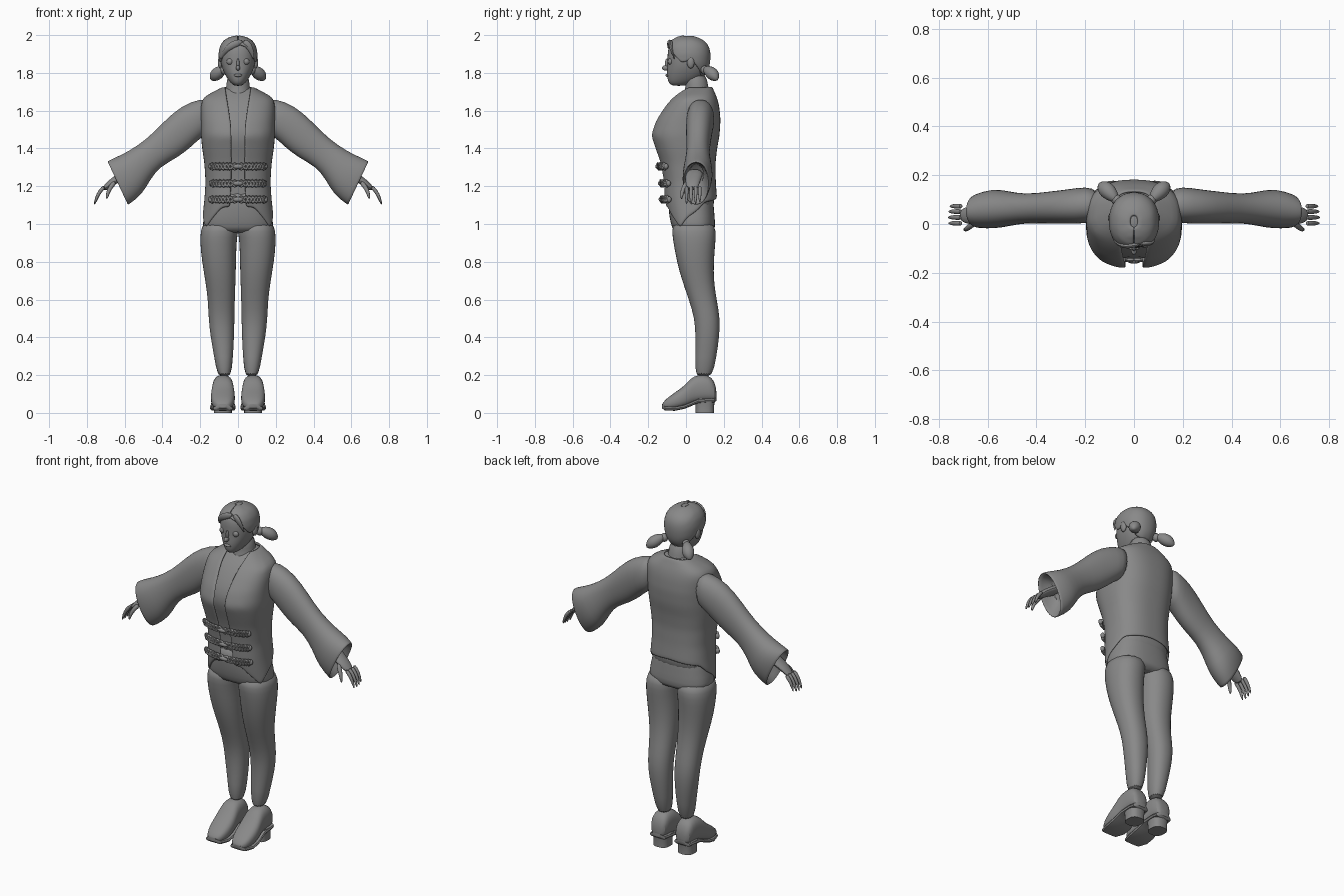
import bpy, bmesh, math
from mathutils import Vector

cube = bpy.data.objects.get("Cube")
if cube:
    bpy.data.objects.remove(cube, do_unlink=True)

grey = bpy.data.materials.new("plain grey")
grey.use_nodes = True
grey.diffuse_color = (0.25, 0.25, 0.25, 1)
grey.node_tree.nodes["Principled BSDF"].inputs["Base Color"].default_value = (0.25, 0.25, 0.25, 1)


# ---------- helpers ----------
def interp(table, key):
    """Linear lookup of the remaining columns of a sorted table."""
    if key <= table[0][0]:
        return table[0][1:]
    for low, high in zip(table, table[1:]):
        if key <= high[0]:
            t = (key - low[0]) / (high[0] - low[0])
            return [p + (q - p) * t for p, q in zip(low[1:], high[1:])]
    return table[-1][1:]


def spow(value, power):
    return math.copysign(abs(value) ** power, value)


def ring(center, u, v, count=20, n=2.0):
    """Superellipse spanned by the half axes u and v."""
    center, u, v = Vector(center), Vector(u), Vector(v)
    angles = [math.tau * i / count for i in range(count)]
    return [center + u * spow(math.cos(a), 2 / n) + v * spow(math.sin(a), 2 / n) for a in angles]


def skin(name, rows, wrap=True, mirror=False, smooth=1, thickness=0, edge=50):
    """Joins rows of points into a surface; wrapped rows get end caps."""
    bm = bmesh.new()
    verts = [[bm.verts.new(p) for p in row] for row in rows]
    count = len(rows[0])
    for low, high in zip(verts, verts[1:]):
        for i in range(count if wrap else count - 1):
            j = (i + 1) % count
            bm.faces.new((low[i], low[j], high[j], high[i]))
    if wrap:
        bm.faces.new(verts[0])
        bm.faces.new(verts[-1])
    bmesh.ops.recalc_face_normals(bm, faces=bm.faces)
    mesh = bpy.data.meshes.new(name)
    bm.to_mesh(mesh)
    bm.free()
    mesh.materials.append(grey)
    obj = bpy.data.objects.new(name, mesh)
    bpy.context.collection.objects.link(obj)
    if mirror:
        obj.modifiers.new("Mirror", "MIRROR").use_mirror_merge = False
    if thickness:
        solid = obj.modifiers.new("Solidify", "SOLIDIFY")
        solid.thickness = thickness
    if smooth:
        obj.modifiers.new("Subdivision", "SUBSURF").levels = smooth
        obj.modifiers["Subdivision"].render_levels = smooth
    bpy.ops.object.select_all(action="DESELECT")
    bpy.context.view_layer.objects.active = obj
    obj.select_set(True)
    bpy.ops.object.shade_smooth_by_angle(angle=math.radians(edge))
    return obj


def tube(name, points, radii, flat=1.0, count=8, **options):
    """Tapered round strand through the points."""
    points = [Vector(p) for p in points]
    rows = []
    for i, p in enumerate(points):
        along = (points[min(i + 1, len(points) - 1)] - points[max(i - 1, 0)]).normalized()
        u = along.cross(Vector((0, 1, 0.1))).normalized()
        rows.append(ring(p, u * radii[i], along.cross(u) * radii[i] * flat, count))
    return skin(name, rows, **options)


def ball(name, center, size, mirror=False):
    x, y, z = size
    rows = []
    for i in range(9):
        a = math.pi * (i + 0.1) / 8.2 - math.pi / 2
        rows.append(ring(Vector(center) + Vector((0, 0, z * math.sin(a))),
                         (x * math.cos(a), 0, 0), (0, y * math.cos(a), 0), 12))
    return skin(name, rows, mirror=mirror, smooth=0)


def on_body(table, z, angle, out=0.0, n=2.5):
    """Point on a profiled body; the angle runs from the front towards +x."""
    half, front, back = interp(table, z)
    return Vector(((half + out) * spow(math.sin(angle), 2 / n),
                   (front + back) / 2 - ((back - front) / 2 + out) * spow(math.cos(angle), 2 / n), z))


def stack(table, inset=0.0, front_inset=0.0, drop=0.0, n=2.5, count=28):
    """Horizontal rings from rows of height, half width, front, back."""
    rows = []
    for z, half, front, back in table:
        front, back = front + inset + front_inset, back - inset
        rows.append(ring((0, (front + back) / 2, z - drop), (max(half - inset, 0.004), 0, 0),
                         (0, max((back - front) / 2, 0.004), 0), count, n))
    return rows


def sheet(table, hem, top, gap, rows, columns, out=0.0, n=2.5):
    """Body covering with a shaped hem and an opening at the front."""
    grid = []
    for r in range(rows + 1):
        line = []
        for c in range(columns + 1):
            s = c / columns
            turn = abs(360 * s if s <= 0.5 else 360 * (1 - s))
            low = interp(hem, turn)[0]
            z = low + (top - low) * r / rows
            opening = min(interp(gap, z)[0] / interp(table, z)[0], 0.95)
            start = math.asin(opening ** (n / 2))
            line.append(on_body(table, z, start + (math.tau - 2 * start) * s, out, n))
        grid.append(line)
    return grid


# ---------- torso ----------
body = [(0.97, 0.197, -0.08, 0.16), (1.05, 0.187, -0.1, 0.162), (1.13, 0.178, -0.115, 0.165),
        (1.22, 0.172, -0.118, 0.158), (1.32, 0.178, -0.135, 0.156), (1.4, 0.19, -0.163, 0.165),
        (1.47, 0.197, -0.187, 0.178), (1.55, 0.197, -0.16, 0.183), (1.62, 0.197, -0.115, 0.177),
        (1.67, 0.188, -0.075, 0.165), (1.7, 0.13, -0.035, 0.15), (1.73, 0.078, -0.012, 0.138)]
hem = [(0, 1.09), (15, 1.085), (52, 0.98), (115, 1.115), (180, 1.135)]
gap = [(1.0, 0.045), (1.3, 0.033), (1.52, 0.036), (1.62, 0.05), (1.73, 0.07)]
skin("shirt", stack(body[1:], 0.014, 0.022))
skin("vest", sheet(body, hem, 1.73, gap, 24, 48), wrap=False, thickness=0.012)

# braided fastenings across the vest
for height, level in (("upper", 1.305), ("middle", 1.215), ("lower", 1.13)):
    for side in (-1, 1):
        path = []
        for i in range(61):
            t = i / 30 - 1
            wave = side * 0.014 * math.sin(t * 8 * math.pi)
            path.append(on_body(body, level + wave, t * 0.77, 0.014))
        tube(height + "_braid", path, [0.009] * 61, count=6, smooth=0)
    ball(height + "_toggle", on_body(body, level, 0, 0.018), (0.03, 0.012, 0.013))
    ball(height + "_braid_ends", on_body(body, level, 0.8, 0.012), (0.012, 0.012, 0.016), mirror=True)

# ---------- trousers ----------
skin("trouser_seat", stack([(0.95, 0.17, -0.06, 0.14), (0.98, 0.19, -0.075, 0.157),
                            (1.04, 0.182, -0.09, 0.152), (1.12, 0.165, -0.095, 0.145),
                            (1.18, 0.158, -0.095, 0.14)]))
legs = [(0.18, 0.035, 0.108, 0.045, 0.14), (0.3, 0.026, 0.127, 0.049, 0.162),
        (0.4, 0.02, 0.146, 0.05, 0.177), (0.5, 0.018, 0.157, 0.045, 0.182),
        (0.6, 0.016, 0.16, 0.014, 0.163), (0.7, 0.012, 0.174, -0.022, 0.148),
        (0.8, 0.009, 0.192, -0.05, 0.148), (0.9, 0.007, 0.202, -0.068, 0.157),
        (0.96, -0.002, 0.2, -0.077, 0.162), (1.02, -0.01, 0.185, -0.07, 0.145)]
skin("trouser_legs", [ring(((a + b) / 2, (f + k) / 2, z), ((b - a) / 2, 0, 0), (0, (k - f) / 2, 0), 18, 2.2)
                      for z, a, b, f, k in legs], mirror=True)

# ---------- shoes ----------
shoe = [(-0.127, 0.03, 0.045, 0.02), (-0.112, 0.018, 0.07, 0.048), (-0.06, 0.016, 0.108, 0.064),
        (-0.01, 0.026, 0.142, 0.065), (0.025, 0.04, 0.185, 0.06), (0.06, 0.055, 0.202, 0.056),
        (0.12, 0.06, 0.203, 0.054), (0.15, 0.06, 0.17, 0.048), (0.162, 0.07, 0.12, 0.025)]
skin("shoes", [ring((0.08, y, (a + b) / 2), (w, 0, 0), (0, 0, (b - a) / 2), 18, 2.6)
               for y, a, b, w in shoe], mirror=True)
skin("soles", [ring((0.08, y, a + 0.006), (w + 0.003, 0, 0), (0, 0, 0.011), 12, 4)
               for y, a, b, w in shoe], mirror=True, smooth=0, edge=35)
skin("heels", [ring((0.08, 0.1, z), (r, 0, 0), (0, r * 1.05, 0), 20, 2.6)
               for z, r in ((0, 0.047), (0.04, 0.047), (0.075, 0.053))], mirror=True, smooth=0)

# ---------- sleeves: top x, top z, bottom x, bottom z, front, back ----------
sleeve = [(0.14, 1.655, 0.15, 1.48, 0.02, 0.14), (0.19, 1.668, 0.2, 1.455, 0.0, 0.155),
          (0.3, 1.628, 0.25, 1.405, 0.0, 0.142), (0.388, 1.548, 0.32, 1.35, 0.0, 0.133),
          (0.478, 1.453, 0.41, 1.305, 0.004, 0.122), (0.58, 1.385, 0.465, 1.235, -0.01, 0.135),
          (0.64, 1.358, 0.505, 1.155, -0.02, 0.146), (0.69, 1.335, 0.58, 1.1, -0.018, 0.125),
          (0.692, 1.33, 0.585, 1.1, -0.014, 0.12), (0.68, 1.32, 0.58, 1.12, -0.008, 0.112),
          (0.59, 1.33, 0.53, 1.22, 0.01, 0.1)]
skin("sleeves", [ring(((a + c) / 2, (f + k) / 2, (b + d) / 2), ((a - c) / 2, 0, (b - d) / 2),
                      (0, (k - f) / 2, 0), 20, 2.2) for a, b, c, d, f, k in sleeve], mirror=True)

# ---------- hands ----------
tube("palms", [(0.57, 0.045, 1.28), (0.63, 0.04, 1.245), (0.67, 0.035, 1.22), (0.715, 0.035, 1.18)],
     [0.028, 0.022, 0.02, 0.014], flat=2.0, count=12, mirror=True)
for finger, y, reach in (("index", 0.003, 0.97), ("middle", 0.027, 1.0), ("ring", 0.051, 0.97), ("little", 0.073, 0.88)):
    bend = ((0, 0), (0.025, -0.025), (0.045, -0.06), (0.056, -0.1))
    tube(finger + "_fingers", [(0.705 + dx * reach, y, 1.2 + dz * reach) for dx, dz in bend],
         [0.012, 0.011, 0.009, 0.004], mirror=True)
tube("thumbs", [(0.65, 0.01, 1.225), (0.675, -0.012, 1.195), (0.69, -0.022, 1.165), (0.695, -0.024, 1.13)],
     [0.015, 0.013, 0.011, 0.005], mirror=True)

# ---------- head ----------
head = [(1.735, 0.025, -0.08, 0.0), (1.75, 0.045, -0.098, 0.04), (1.775, 0.064, -0.105, 0.09),
        (1.81, 0.083, -0.108, 0.115), (1.85, 0.097, -0.103, 0.125), (1.9, 0.101, -0.105, 0.128),
        (1.94, 0.094, -0.1, 0.12), (1.97, 0.076, -0.08, 0.1), (1.99, 0.046, -0.048, 0.066),
        (2.0, 0.012, -0.01, 0.03)]
skin("neck", stack([(1.64, 0.085, -0.03, 0.14), (1.69, 0.07, -0.01, 0.13), (1.73, 0.06, 0.0, 0.115),
                    (1.8, 0.06, -0.01, 0.11)], n=2))
skin("head", stack(head, 0.006, drop=0.004, n=2.2))
ball("nose", (0, -0.108, 1.826), (0.012, 0.02, 0.014))
ball("nose_bridge", (0, -0.1, 1.85), (0.008, 0.012, 0.026))
ball("lips", (0, -0.099, 1.787), (0.022, 0.01, 0.008))
ball("eyes", (0.043, -0.083, 1.86), (0.018, 0.014, 0.017), mirror=True)
ball("ears", (0.094, 0.025, 1.855), (0.013, 0.02, 0.032), mirror=True)

# ---------- hair ----------
hairline = [(0, 1.955), (25, 1.94), (50, 1.9), (75, 1.85), (95, 1.87), (115, 1.83), (140, 1.785), (180, 1.77)]
part = [(1.9, 0.002), (2.0, 0.001)]
skin("hair_cap", sheet(head, hairline, 2.0, part, 10, 40, 0.003, 2.2), wrap=False, thickness=0.012)
for name, sweep in (("long_fringe", -1.15), ("short_fringe", 0.95)):
    strand = [on_body(head, 1.965 - 0.095 * t * t, 0.3 + (sweep - 0.3) * t, 0.002, 2.2)
              for t in (0, 0.25, 0.5, 0.75, 1)]
    tube(name, strand, [0.012, 0.022, 0.02, 0.013, 0.003], flat=0.55)
ball("hair_ties", (0.072, 0.1, 1.815), (0.022, 0.022, 0.024), mirror=True)
tube("pigtails", [(0.07, 0.095, 1.825), (0.09, 0.118, 1.812), (0.112, 0.14, 1.795), (0.13, 0.155, 1.777),
                  (0.142, 0.165, 1.762)], [0.012, 0.03, 0.037, 0.028, 0.006], count=12, mirror=True)
